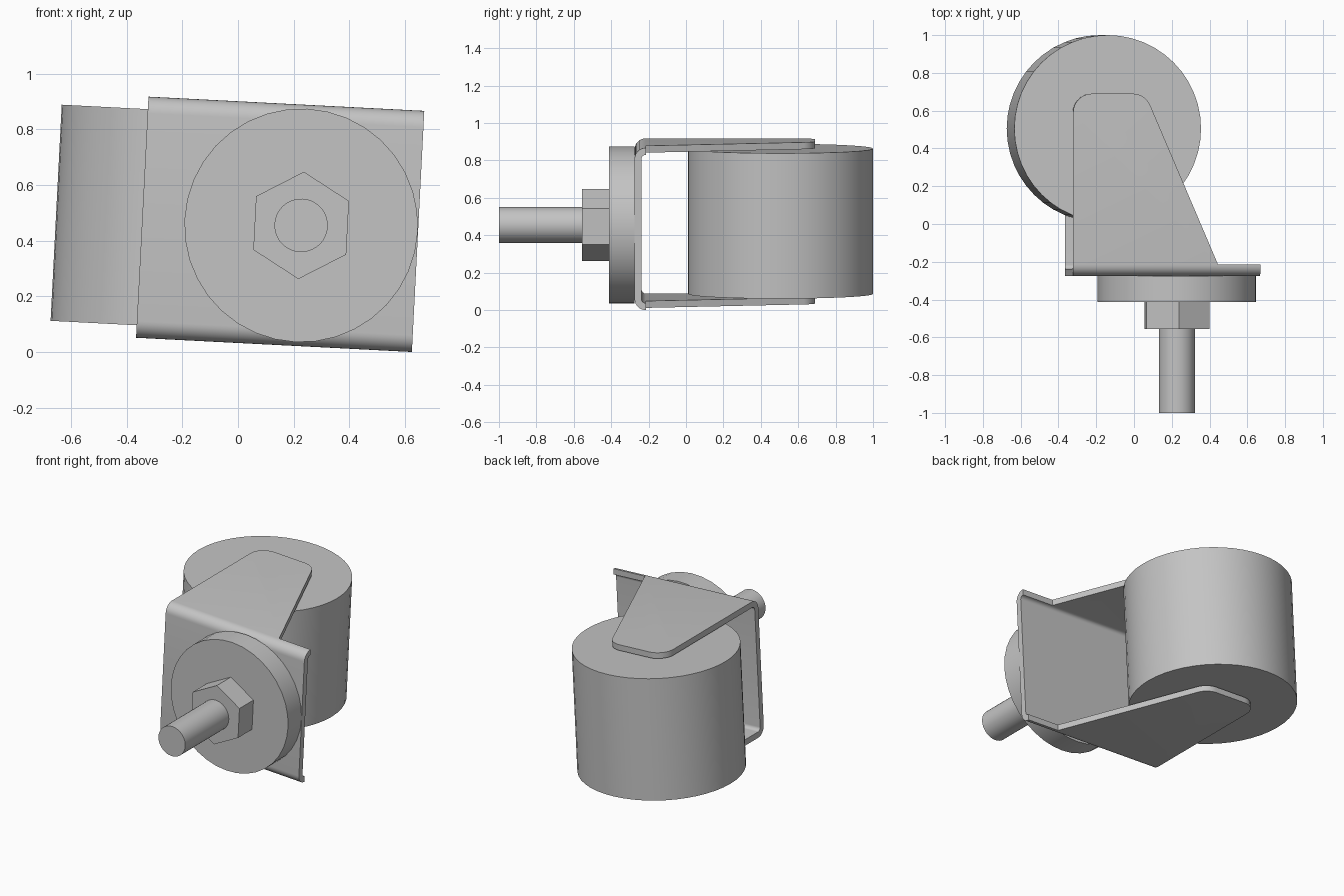
import bpy, bmesh, math
from mathutils import Matrix, Vector

if "Cube" in bpy.data.objects:
    bpy.data.objects.remove(bpy.data.objects["Cube"])

# The whole caster leans slightly about its stem axis
PLACE = Matrix.Translation((0.227, 0, 0.455)) @ Matrix.Rotation(math.radians(2.95), 4, 'Y')

steel = bpy.data.materials.new("plain grey")
steel.use_nodes = True
GREY = (0.55, 0.55, 0.55, 1)
steel.diffuse_color = GREY
steel.node_tree.nodes["Principled BSDF"].inputs["Base Color"].default_value = GREY


def make_object(name, bm):
    bmesh.ops.recalc_face_normals(bm, faces=bm.faces)
    mesh = bpy.data.meshes.new(name)
    bm.to_mesh(mesh)
    bm.free()
    mesh.materials.append(steel)
    obj = bpy.data.objects.new(name, mesh)
    bpy.context.collection.objects.link(obj)
    obj.matrix_world = PLACE
    return obj


def cylinder(name, radius, axis, start, end, centre=(0, 0, 0), sides=36, turn=0):
    bm = bmesh.new()
    bmesh.ops.create_cone(bm, cap_ends=True, segments=sides, radius1=radius,
                          radius2=radius, depth=end - start)
    spin = Matrix.Rotation(turn, 4, 'Z')
    lift = Matrix.Translation((0, 0, (start + end) / 2))
    aim = Vector(axis).to_track_quat('Z', 'Y').to_matrix().to_4x4()
    bm.transform(Matrix.Translation(centre) @ aim @ lift @ spin)
    return make_object(name, bm)


def rounded(corners, steps=8):
    """Outline from (a, b, fillet radius) corners."""
    points = []
    for i, (a, b, r) in enumerate(corners):
        p = Vector((a, b))
        if not r:
            points.append(p)
            continue
        d1 = (Vector(corners[i - 1][:2]) - p).normalized()
        d2 = (Vector(corners[(i + 1) % len(corners)][:2]) - p).normalized()
        half = d1.angle(d2) / 2
        centre = p + (d1 + d2).normalized() * r / math.sin(half)
        t = r / math.tan(half)
        v1, v2 = p + d1 * t - centre, p + d2 * t - centre
        sweep = v1.angle_signed(v2)
        for k in range(steps + 1):
            points.append(centre + Matrix.Rotation(-sweep * k / steps, 2) @ v1)
    return points


def extrude(name, points, vector):
    bm = bmesh.new()
    face = bm.faces.new([bm.verts.new(p) for p in points])
    result = bmesh.ops.extrude_face_region(bm, geom=[face], use_keep_orig=True)
    moved = [g for g in result["geom"] if isinstance(g, bmesh.types.BMVert)]
    bmesh.ops.translate(bm, verts=moved, vec=vector)
    return make_object(name, bm)


def cut(obj, cutter, operation):
    bpy.context.view_layer.update()
    mod = obj.modifiers.new("cut", 'BOOLEAN')
    mod.operation, mod.solver, mod.object = operation, 'EXACT', cutter
    bpy.context.view_layer.objects.active = obj
    bpy.ops.object.modifier_apply(modifier=mod.name)
    bpy.data.objects.remove(cutter)


# Bracket: bent channel, trimmed to the tapering arm outline
WIDE, THICK, BACK, BEND = 0.434, 0.037, -0.275, 0.06
inner, inside = WIDE - THICK, BACK + THICK
section = rounded([(0.9, WIDE, 0), (BACK, WIDE, BEND), (BACK, -WIDE, BEND), (0.9, -WIDE, 0),
                   (0.9, -inner, 0), (inside, -inner, BEND - THICK),
                   (inside, inner, BEND - THICK), (0.9, inner, 0)])
bracket = extrude("bracket", [(-0.8, y, z) for y, z in section], (1.5, 0, 0))
outline = rounded([(-0.572, -0.4, 0), (0.421, -0.4, 0), (0.421, BACK + BEND, 0),
                   (0.196, BACK + BEND, 0), (-0.19, 0.69, 0.1), (-0.572, 0.69, 0.1)])
trim = extrude("arm_trim", [(x, y, -0.6) for x, y in outline], (0, 0, 1.2))
cut(bracket, trim, 'INTERSECT')

# Axle holes through both arms
AXLE = (-0.387, 0.505, 0)
cut(bracket, cylinder("axle_hole", 0.063, (0, 0, 1), -0.6, 0.6, AXLE), 'DIFFERENCE')

# Wheel, swivel disc, nut and threaded stem
FRONT = (0, -1, 0)
wheel = cylinder("wheel", 0.495, (0, 0, 1), -0.389, 0.389, AXLE, sides=48)
disc = cylinder("swivel_disc", 0.42, FRONT, -BACK, 0.412)
nut = cylinder("hex_nut", 0.193, FRONT, 0.412, 0.555, sides=6)
stem = cylinder("stem", 0.096, FRONT, 0.555, 1.0)

# Put a corner of the nut at the top
if max(v.co.z for v in nut.data.vertices) < 0.19:
    nut.data.transform(Matrix.Rotation(math.pi / 6, 4, 'Y'))

# Smooth round surfaces, crisp edges
bpy.ops.object.select_all(action='DESELECT')
for part in (bracket, wheel, disc, nut, stem):
    part.select_set(True)
bpy.context.view_layer.objects.active = bracket
bpy.ops.object.shade_smooth_by_angle(angle=math.radians(30))
